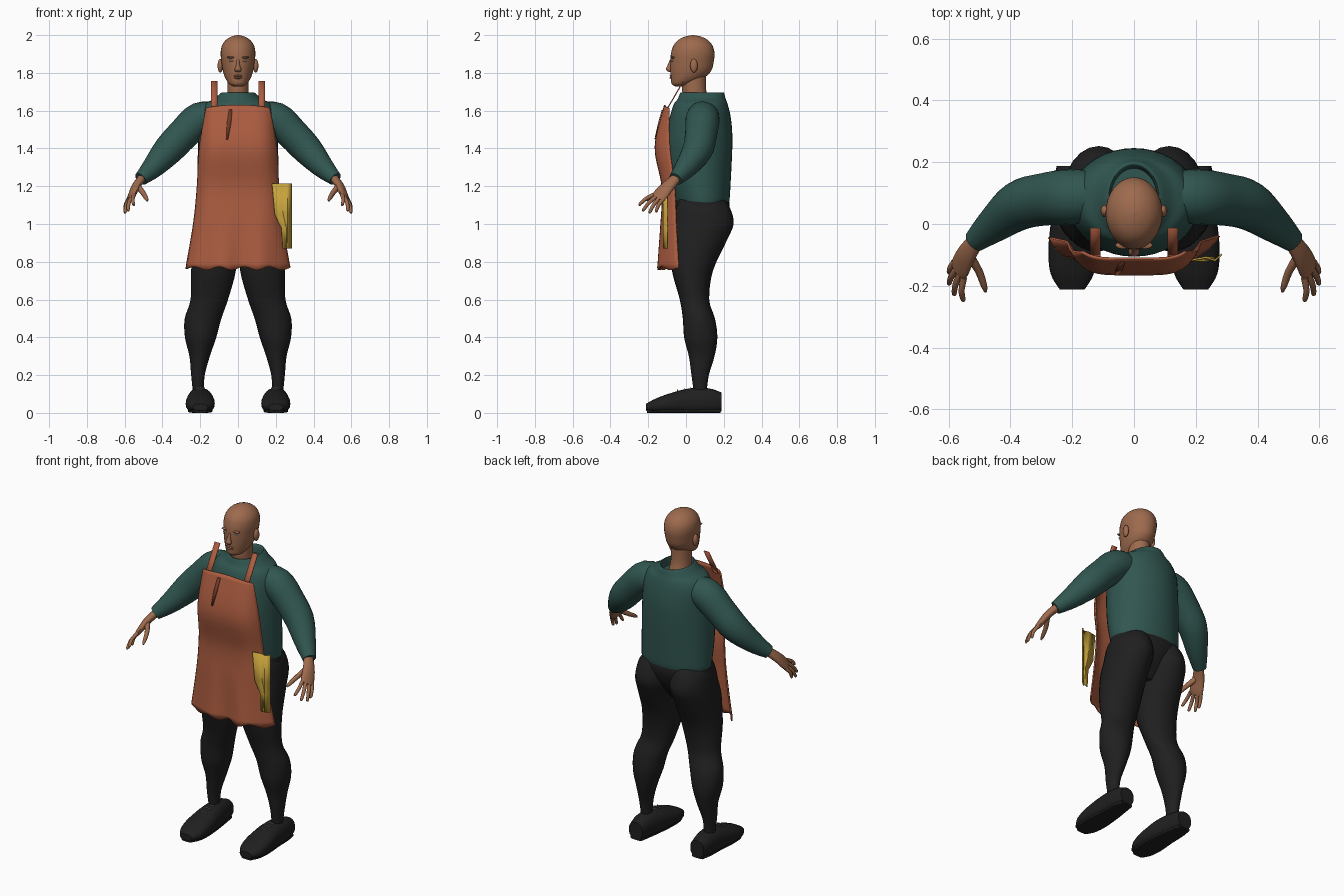
import bpy, bmesh, math
from mathutils import Vector

if "Cube" in bpy.data.objects:
    bpy.data.objects.remove(bpy.data.objects["Cube"])

X, Y, Z = Vector((1, 0, 0)), Vector((0, 1, 0)), Vector((0, 0, 1))


def material(name, r, g, b):
    m = bpy.data.materials.new(name)
    m.diffuse_color = (r, g, b, 1)
    m.use_nodes = True
    m.node_tree.nodes["Principled BSDF"].inputs["Base Color"].default_value = m.diffuse_color
    return m


SKIN = material("brown_skin", 0.34, 0.145, 0.075)
SHIRT = material("dark_teal", 0.030, 0.092, 0.080)
APRON = material("rust_orange", 0.42, 0.110, 0.052)
FOLD = material("dark_rust", 0.17, 0.045, 0.022)
BLACK = material("soft_black", 0.014, 0.014, 0.014)
CLOTH = material("mustard_yellow", 0.56, 0.36, 0.045)
PALE = material("pale_grey", 0.50, 0.48, 0.46)


def finish(name, bm, mat, angle=50):
    bmesh.ops.recalc_face_normals(bm, faces=bm.faces)
    me = bpy.data.meshes.new(name)
    bm.to_mesh(me)
    bm.free()
    me.materials.append(mat)
    ob = bpy.data.objects.new(name, me)
    bpy.context.scene.collection.objects.link(ob)
    bpy.ops.object.select_all(action='DESELECT')
    ob.select_set(True)
    bpy.context.view_layer.objects.active = ob
    bpy.ops.object.shade_smooth_by_angle(angle=math.radians(angle))
    return ob


def smooth_rows(rows, k):
    """Catmull-Rom interpolation of the section rows."""
    out = []
    for i in range(len(rows) - 1):
        q = [rows[max(0, min(len(rows) - 1, i + d))] for d in (-1, 0, 1, 2)]
        for j in range(k):
            t = j / k
            out.append([0.5 * (2 * b + (c - a) * t + (2 * a - 5 * b + 4 * c - d) * t * t
                               + (3 * b - a - 3 * c + d) * t ** 3) for a, b, c, d in zip(*q)])
    return out + [list(rows[-1])]


def loft(name, rows, mat, axes=(X, Y), side=None, n=24, k=4, power=1.0, floor=None):
    """Skin elliptical sections (x, y, z, a, b); side makes them follow the path."""
    rows = smooth_rows(rows, k)
    pts = [Vector(r[:3]) for r in rows]
    bm = bmesh.new()
    rings = []
    for i, r in enumerate(rows):
        u, v = axes
        if side is not None:
            t = (pts[min(i + 1, len(pts) - 1)] - pts[max(i - 1, 0)]).normalized()
            u = (side - t * side.dot(t)).normalized()
            v = t.cross(u)
        ring = []
        for j in range(n):
            c, s = math.cos(math.tau * j / n), math.sin(math.tau * j / n)
            p = pts[i] + u * r[3] * math.copysign(abs(c) ** power, c) \
                + v * r[4] * math.copysign(abs(s) ** power, s)
            if floor is not None:
                p.z = max(p.z, floor)
            ring.append(bm.verts.new(p))
        rings.append(ring)
    for a, b in zip(rings, rings[1:]):
        for j in range(n):
            bm.faces.new((a[j], a[(j + 1) % n], b[(j + 1) % n], b[j]))
    bm.faces.new(rings[0])
    bm.faces.new(rings[-1])
    return finish(name, bm, mat)


def ball(name, loc, size, mat):
    bm = bmesh.new()
    bmesh.ops.create_uvsphere(bm, u_segments=16, v_segments=10, radius=1)
    for v in bm.verts:
        v.co = Vector(loc) + Vector([c * s for c, s in zip(v.co, size)])
    return finish(name, bm, mat)


def panel(name, grid, mat, thick=0.006, angle=40):
    """Thin sheet through a grid of points."""
    bm = bmesh.new()
    g = [[bm.verts.new(p) for p in row] for row in grid]
    for a, b in zip(g, g[1:]):
        for j in range(len(a) - 1):
            bm.faces.new((a[j], a[j + 1], b[j + 1], b[j]))
    ob = finish(name, bm, mat, angle)
    mod = ob.modifiers.new("thickness", 'SOLIDIFY')
    mod.thickness = thick
    mod.offset = 0
    return ob


# Head, neck and face
loft("head", [(0, -.035, 1.728, .02, .02), (0, -.025, 1.74, .045, .05), (0, .005, 1.77, .066, .085),
              (0, .025, 1.81, .08, .108), (0, .032, 1.86, .088, .115), (0, .036, 1.905, .092, .115),
              (0, .037, 1.945, .085, .103), (0, .037, 1.975, .063, .077),
              (0, .037, 1.993, .033, .04), (0, .037, 2.0, .003, .003)], SKIN, n=32)
loft("neck", [(0, .07, 1.60, .065, .07), (0, .045, 1.69, .056, .064), (0, .042, 1.78, .056, .064)], SKIN)
loft("nose", [(0, -.078, 1.87, .007, .007), (0, -.086, 1.84, .010, .012),
              (0, -.090, 1.817, .018, .016), (0, -.082, 1.804, .011, .008)], SKIN, n=12)
for z, w in ((1.785, .024), (1.774, .021)):
    ball("lip", (0, -.077, z), (w, .010, .006), SKIN)
for s in (-1, 1):
    ball("eye", (s * .035, -.073, 1.864), (.014, .006, .004), PALE)
    ball("brow", (s * .036, -.069, 1.882), (.024, .012, .006), SKIN)
    ball("ear", (s * .094, .042, 1.838), (.014, .020, .036), SKIN)

# Shirt body with open collar
loft("shirt_body", [(0, .085, 1.13, .205, .137), (0, .088, 1.122, .213, .142), (0, .075, 1.25, .215, .163),
                    (0, .07, 1.40, .212, .175), (0, .072, 1.50, .207, .172), (0, .076, 1.58, .20, .158),
                    (0, .078, 1.635, .175, .142), (0, .083, 1.662, .128, .127),
                    (0, .085, 1.695, .088, .115), (0, .082, 1.690, .080, .106),
                    (0, .080, 1.65, .076, .10)], SHIRT, n=40)

# Trousers: seat and legs
loft("trouser_seat", [(0, .05, .90, .08, .08), (0, .075, 1.0, .21, .125), (0, .085, 1.09, .215, .146),
                      (0, .085, 1.17, .20, .13)], BLACK, n=32)
for s in (-1, 1):
    loft("trouser_leg", [(s * .21, .075, .11, .029, .034), (s * .212, .075, .20, .036, .046),
                         (s * .203, .083, .30, .054, .068), (s * .198, .078, .40, .083, .088),
                         (s * .185, .068, .50, .097, .085), (s * .152, .045, .60, .099, .078),
                         (s * .13, .034, .75, .118, .108), (s * .122, .06, .90, .118, .15),
                         (s * .115, .09, 1.0, .116, .162), (s * .11, .09, 1.08, .108, .145),
                         (s * .10, .085, 1.13, .09, .12)], BLACK)

    # Shoes with flat soles and laces
    shoe = [(.205, .188, .058, .045, .05), (.205, .12, .062, .058, .068), (.2, .02, .06, .068, .07),
            (.2, -.08, .05, .077, .055), (.2, -.16, .038, .07, .038), (.2, -.212, .03, .04, .018)]
    loft("shoe", [(s * x, y, z, a, b) for x, y, z, a, b in shoe], BLACK, axes=(X, Z), power=.85, floor=.006)
    loft("shoe_sole", [(s * x, y * .97, .011, a * .85, .011) for x, y, z, a, b in shoe], BLACK,
         axes=(X, Z), power=.5, n=16)
    for y, z in ((.025, .134), (-.01, .131), (-.045, .122)):
        panel("shoe_lace", [[(s * .2 + dx, y + dy, z - abs(dx) * .12) for dx in (-.025, 0, .025)]
                            for dy in (-.0015, .0015)], PALE, .004)

    # Sleeves
    loft("sleeve", [(s * x, y, z, a, a) for x, y, z, a in (
        (.10, .09, 1.565, .075), (.20, .088, 1.555, .09), (.29, .08, 1.475, .085), (.37, .06, 1.39, .08),
        (.45, .0, 1.30, .059), (.515, -.055, 1.238, .037))], SHIRT, side=Y)

    # Hands: palm, fingers and thumb
    across = Vector((s * -.45, -.82, .36)).normalized()
    loft("palm", [(s * .505, -.048, 1.247, .027, .023), (s * .54, -.095, 1.2, .036, .021),
                  (s * .56, -.135, 1.155, .042, .017), (s * .569, -.154, 1.135, .036, .012)],
         SKIN, side=across, n=16)
    knuckle = Vector((s * .565, -.147, 1.143))
    tips = ((.598, -.160, 1.065), (.600, -.195, 1.058), (.583, -.230, 1.07), (.553, -.250, 1.10))
    for i, (x, y, z) in enumerate(tips):
        a = knuckle + across * (-.032 + .0213 * i)
        b = Vector((s * x, y, z))
        m = (a + b) / 2 + Vector((s * .006, -.004, .004))
        loft("finger", [(*a, .011, .011), (*m, .010, .010), (*a.lerp(b, .93), .008, .008),
                        (*b, .003, .003)], SKIN, side=across, n=10)
    loft("thumb", [(s * .535, -.10, 1.205, .018, .016), (s * .503, -.15, 1.165, .014, .013),
                   (s * .485, -.20, 1.135, .011, .010), (s * .48, -.22, 1.122, .004, .004)],
         SKIN, side=across, n=10)

# Apron: a curved bib widening to a rippled hem; rows are z, half width, middle y, edge y
SECTIONS = smooth_rows([(1.63, .165, -.112, -.09), (1.41, .203, -.162, -.085), (1.20, .215, -.126, -.06),
                        (1.0, .235, -.130, -.05), (.765, .275, -.138, -.032)], 6)


def apron_point(i, u):
    z, w, ym, ye = SECTIONS[i]
    hem = max(0, (1.05 - z) / .29)
    y = ym + (ye - ym) * abs(u) ** 5 + .011 * hem * math.sin(9 * u + 1)
    if i == 0:
        z -= .015 * u * u
    if i == len(SECTIONS) - 1:
        z += .009 * math.sin(13 * u)
    return Vector((w * u, y, z))


panel("apron", [[apron_point(i, -1 + j / 20) for j in range(41)] for i in range(len(SECTIONS))], APRON, .008)

# Bib fold and shoulder straps
panel("bib_fold", [[apron_point(i, u - d) + Vector((0, -.007, 0)), apron_point(i, u + d) + Vector((0, -.007, 0))]
                   for i, u, d in ((1, -.23, .05), (3, -.26, .06), (5, -.29, .025))], FOLD, .004)
for s in (-1, 1):
    panel("apron_strap", [[(s * .126 - .017, y, z), (s * .126 + .017, y, z)]
                          for y, z in ((-.112, 1.59), (-.07, 1.66), (-.015, 1.755))], APRON, .006)

# Cloth hanging at the hip
panel("hip_cloth", [[(x0, -.118, z), ((x0 + .285) / 2, -.108, z), (.262, -.118, z), (.284, -.098, z)]
                    for z, x0 in ((1.215, .18), (1.05, .195), (1.0, .218), (.98, .230), (.87, .236))],
      CLOTH, .006, 20)
